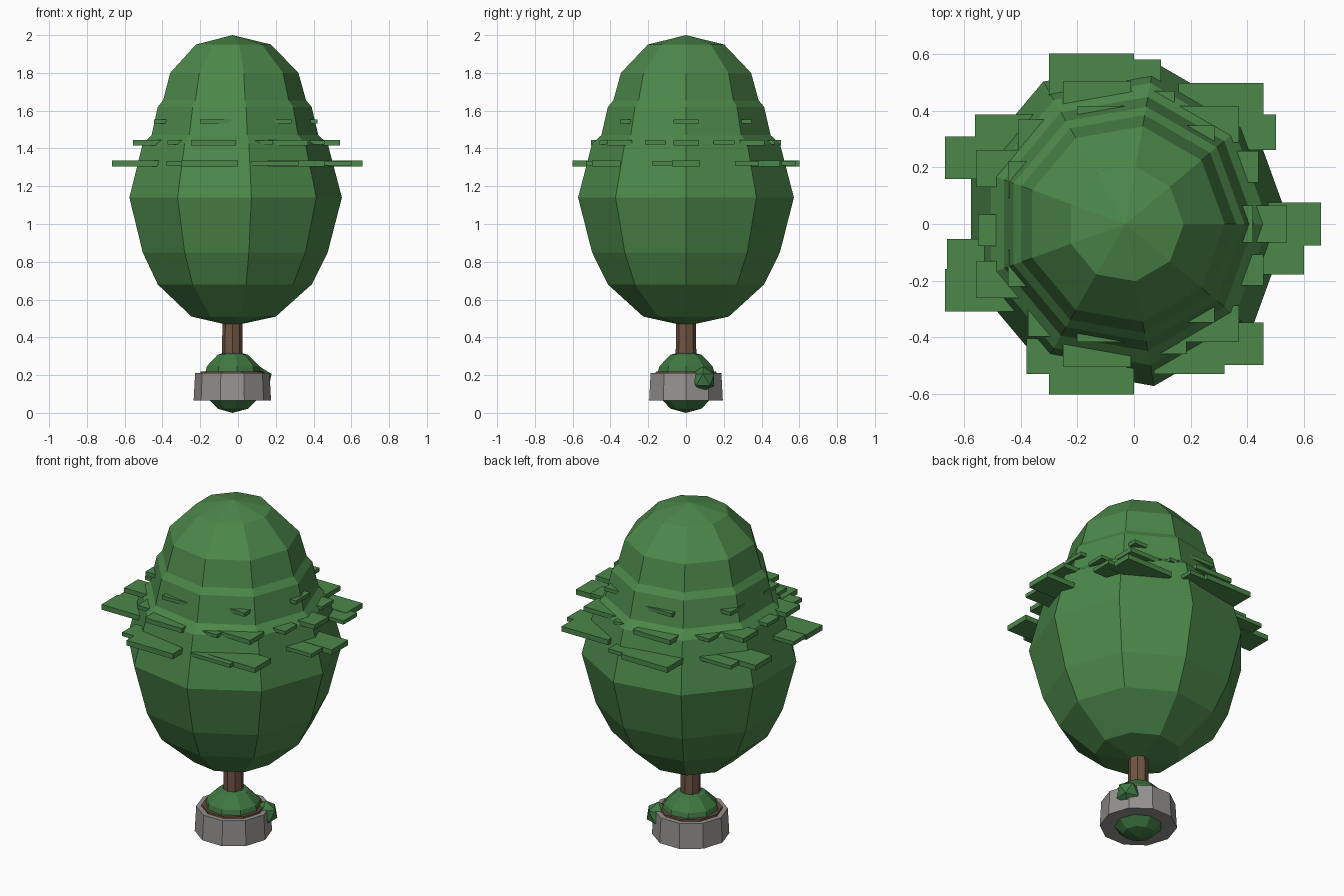
import bpy, bmesh, math
from mathutils import Matrix, Vector

cube = bpy.data.objects.get("Cube")
if cube:
    bpy.data.objects.remove(cube, do_unlink=True)

AXIS = -0.03  # x of the tree's upright axis


def material(name, rgb):
    m = bpy.data.materials.new(name)
    m.use_nodes = True
    m.diffuse_color = (*rgb, 1)
    m.node_tree.nodes["Principled BSDF"].inputs["Base Color"].default_value = (*rgb, 1)
    return m


leaf_green = material("leaf_green", (0.072, 0.245, 0.068))
bush_green = material("bush_green", (0.05, 0.19, 0.055))
bark_brown = material("bark_brown", (0.16, 0.09, 0.055))
soil_brown = material("soil_brown", (0.13, 0.07, 0.045))
stone_grey = material("stone_grey", (0.30, 0.29, 0.28))


def finish(bm, name, mat):
    bmesh.ops.recalc_face_normals(bm, faces=bm.faces)
    mesh = bpy.data.meshes.new(name)
    bm.to_mesh(mesh)
    bm.free()
    mesh.materials.append(mat)
    obj = bpy.data.objects.new(name, mesh)
    bpy.context.collection.objects.link(obj)
    return obj


def lathe(name, profile, sides, mat):
    """Turn a profile of (radius, height) around the tree axis."""
    bm = bmesh.new()
    rings = []
    for r, z in profile:
        count = sides if r else 1
        rings.append([bm.verts.new((AXIS + r * math.cos(math.tau * i / sides),
                                    r * math.sin(math.tau * i / sides), z))
                      for i in range(count)])
    for a, b in zip(rings, rings[1:]):
        for i in range(sides):
            j = (i + 1) % sides
            corners = [a[i % len(a)], a[j % len(a)], b[j % len(b)], b[i % len(b)]]
            bm.faces.new(list(dict.fromkeys(corners)))
    return finish(bm, name, mat)


def leaf_ring(name, radius, z, size, turn):
    """Seven square-set slabs spaced evenly around the crown."""
    bm = bmesh.new()
    for i in range(7):
        a = math.tau * i / 7 + math.radians(turn)
        place = Vector((AXIS + radius * math.cos(a), radius * math.sin(a), z))
        bmesh.ops.create_cube(bm, size=1, matrix=Matrix.LocRotScale(place, None, Vector(size)))
    return finish(bm, name, leaf_green)


# Stepped crown
lathe("crown", [(0, 2.0), (0.205, 1.95), (0.35, 1.8), (0.39, 1.655), (0.42, 1.62),
                (0.455, 1.47), (0.505, 1.425), (0.58, 1.14), (0.505, 0.85),
                (0.47, 0.78), (0.42, 0.68), (0.23, 0.51), (0, 0.46)], 9, leaf_green)

# Leaf slabs in three tiers
leaf_ring("lower_leaves_large", 0.54, 1.32, (0.3, 0.15, 0.03), 0)
leaf_ring("lower_leaves_small", 0.518, 1.322, (0.25, 0.125, 0.022), -12.86)
leaf_ring("middle_leaves_large", 0.45, 1.43, (0.24, 0.13, 0.027), 0)
leaf_ring("middle_leaves_small", 0.42, 1.432, (0.2, 0.11, 0.02), 28.7)
leaf_ring("upper_leaves", 0.36, 1.542, (0.18, 0.13, 0.022), 0)

# Trunk, pot and soil
lathe("trunk", [(0, 0.2), (0.056, 0.2), (0.052, 0.52), (0, 0.52)], 8, bark_brown)
lathe("pot", [(0, 0.07), (0.205, 0.065), (0.197, 0.21), (0.17, 0.21), (0, 0.2)], 10, stone_grey)
lathe("soil", [(0, 0.19), (0.172, 0.19), (0.168, 0.22), (0, 0.22)], 10, soil_brown)

# Round bush filling the pot and showing below it
steps = 6
lathe("pot_bush", [(0.165 * math.sin(math.pi * i / steps) if 0 < i < steps else 0,
                    0.165 + 0.165 * math.cos(math.pi * i / steps))
                   for i in range(steps + 1)], 9, bush_green)

# Small bush on the side of the pot
bm = bmesh.new()
bmesh.ops.create_icosphere(bm, subdivisions=1, radius=0.07,
                           matrix=Matrix.Translation((0.115, 0.09, 0.175)))
finish(bm, "side_bush", bush_green)
